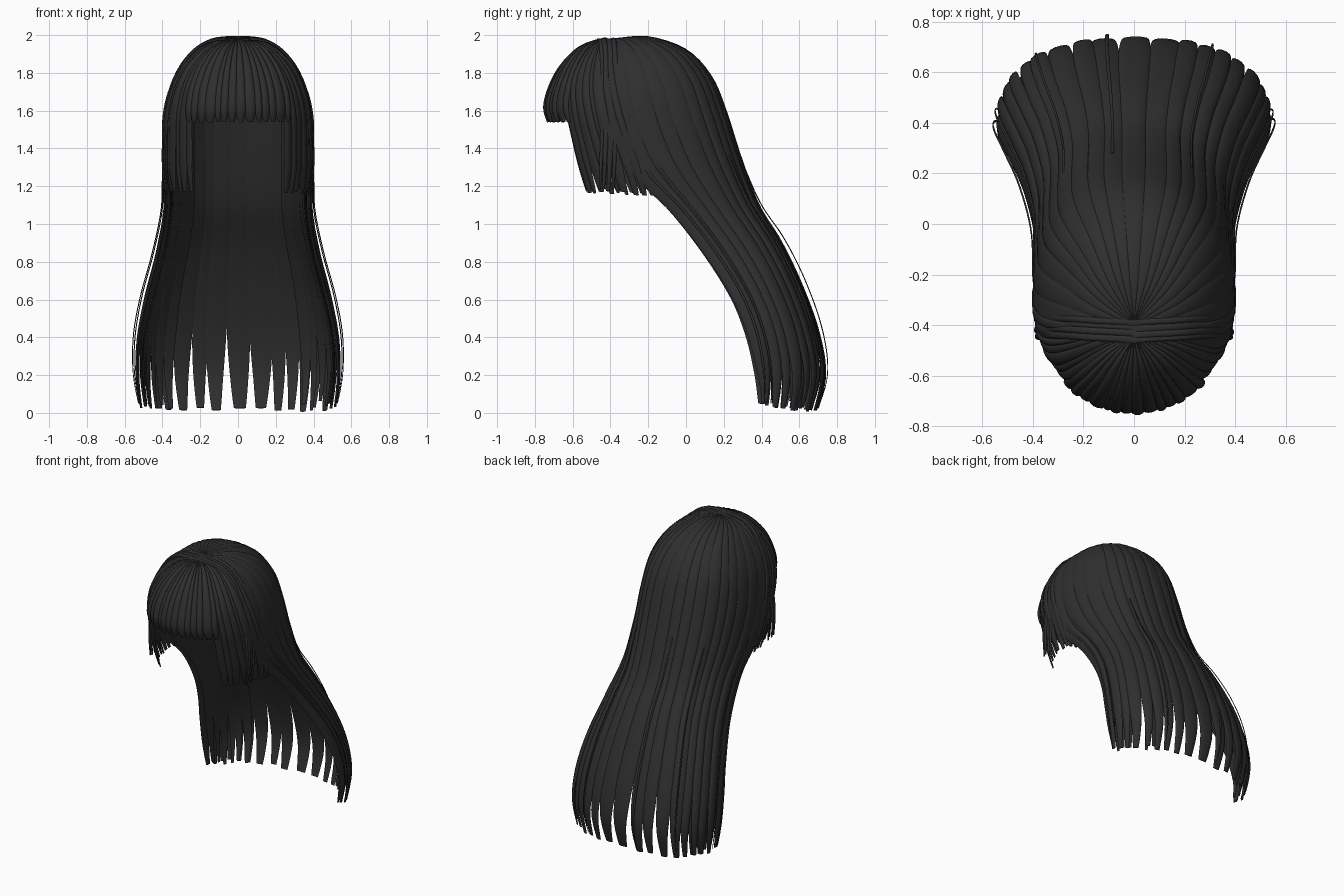
import bpy, bmesh, math, random
from mathutils import Vector

random.seed(4)
cube = bpy.data.objects.get("Cube")
if cube:
    bpy.data.objects.remove(cube)

hair = bpy.data.materials.new("charcoal_hair")
hair.use_nodes = True
COLOR = (0.028, 0.028, 0.028, 1)
hair.diffuse_color = COLOR
bsdf = hair.node_tree.nodes["Principled BSDF"]
bsdf.inputs["Base Color"].default_value = COLOR
bsdf.inputs["Roughness"].default_value = 0.7

# Levels from crown to tip: half width, side y, middle y, side z, middle z
BACK = [(.01, -.41, -.38, 1.98, 1.98), (.16, -.40, -.20, 1.96, 1.99),
        (.28, -.39, .00, 1.86, 1.92), (.36, -.38, .13, 1.70, 1.78),
        (.39, -.35, .205, 1.50, 1.60), (.39, -.24, .28, 1.27, 1.36),
        (.385, -.05, .375, 1.07, 1.10), (.425, .135, .495, .83, .90),
        (.485, .275, .605, .60, .67), (.525, .35, .695, .40, .42),
        (.535, .385, .73, .20, .20), (.515, .39, .685, .03, .00)]
FRONT = [(.01, -.42, -.45, 1.98, 1.98), (.16, -.40, -.55, 1.96, 1.93),
         (.28, -.39, -.65, 1.86, 1.83), (.35, -.37, -.71, 1.72, 1.72)]
FRINGE = FRONT + [(.375, -.35, -.735, 1.62, 1.62), (.38, -.33, -.72, 1.54, 1.54)]
SIDES = FRONT + [(.385, -.34, -.71, 1.58, 1.58), (.39, -.29, -.68, 1.42, 1.42),
                 (.39, -.24, -.65, 1.28, 1.28), (.375, -.20, -.62, 1.15, 1.17)]
# Band profile over the head: x, z
BAND = [(-.01, 1.98), (.16, 1.96), (.27, 1.87), (.345, 1.71),
        (.375, 1.5), (.385, 1.34), (.37, 1.17)]


def spline(rows, t):
    """Smooth interpolation through rows, t in 0..1."""
    f = max(0, min(1, t)) * (len(rows) - 1)
    i = min(int(f), len(rows) - 2)
    f -= i
    r0, r1, r2, r3 = (rows[max(0, min(len(rows) - 1, i + k))] for k in (-1, 0, 1, 2))
    return [b + .5 * f * (c - a + f * (2 * a - 5 * b + 4 * c - d + f * (3 * (b - c) + d - a)))
            for a, b, c, d in zip(r0, r1, r2, r3)]


def spow(v, p):
    return math.copysign(abs(v) ** p, v)


def shell(rows, power):
    """Curved sheet: a is degrees from the middle, t runs crown to tip."""
    def point(a, t):
        w, ys, ym, zs, zm = spline(rows, t)
        s, c = (spow(f(math.radians(a)), power) for f in (math.sin, math.cos))
        return Vector((w * s, ys + (ym - ys) * c, zs + (zm - zs) * c))
    return point


def band(side):
    """Sheet over the top of the head: u is y in hundredths."""
    def point(u, t):
        x, z = spline(BAND, t)
        return Vector((side * x, u / 100 + .02 * math.sin(3 * t), z))
    return point


def strand(bm, surf, sign, mid, half, bulge, lift=0, start=0, end=1,
           taper=.72, tip=.35, steps=30, sway=0, arch=0, grow=.25):
    """One lock of hair: lens-shaped section swept along a sheet."""
    n, rings = 10, []
    phase = random.uniform(0, 6)
    for i in range(steps + 1):
        q = i / steps
        t = start + (end - start) * q
        k = max(0, (q - taper) / (1 - taper))
        w = half * (1 - (1 - tip) * k ** 1.5)
        swell = min(1, t / grow)
        fat = bulge * (.2 + .8 * swell) * (1 - .4 * k)
        m = mid + sway * t * math.sin(phase + 4 * t)
        ring = []
        for j in range(n):
            th = math.tau * j / n
            a = m + w * math.cos(th)
            h = math.sin(th)
            p = surf(a, t)
            du = surf(a + .3, t) - surf(a - .3, t)
            dt = surf(a, min(1, t + .01)) - surf(a, max(0, t - .01))
            nor = du.cross(dt).normalized() * sign
            out = fat * h * (1 if h > 0 else .35) + lift * swell
            ring.append(bm.verts.new(p + nor * (out + arch * math.sin(math.pi * q))))
        rings.append(ring)
    for r, s in zip(rings, rings[1:]):
        for j in range(n):
            bm.faces.new((r[j], r[(j + 1) % n], s[(j + 1) % n], s[j]))
    bm.faces.new(rings[0])
    bm.faces.new(rings[-1])


def row(bm, surf, sign, lo, hi, count, bulge, overlap=1.15, short=.03, base=0, **kw):
    """Fill a range of the sheet with neighbouring strands of uneven width."""
    cuts = [lo + (hi - lo) * (i + (random.uniform(-.22, .22) if 0 < i < count else 0)) / count
            for i in range(count + 1)]
    for i, (a, b) in enumerate(zip(cuts, cuts[1:])):
        strand(bm, surf, sign, (a + b) / 2, (b - a) / 2 * overlap, bulge,
               lift=base + .004 * (i % 2), end=1 - random.uniform(0, short), **kw)


def finish(name, bm):
    bmesh.ops.recalc_face_normals(bm, faces=bm.faces)
    mesh = bpy.data.meshes.new(name)
    bm.to_mesh(mesh)
    bm.free()
    mesh.materials.append(hair)
    ob = bpy.data.objects.new(name, mesh)
    bpy.context.collection.objects.link(ob)
    for o in bpy.context.selected_objects:
        o.select_set(False)
    ob.select_set(True)
    bpy.context.view_layer.objects.active = ob
    bpy.ops.object.shade_smooth_by_angle(angle=math.radians(60))


back, fringe, sides = shell(BACK, .8), shell(FRINGE, 1), shell(SIDES, 1)

# Long back hair, smooth over the skull, with an inner layer near the side edges
bm = bmesh.new()
row(bm, back, 1, -92, 92, 19, .012, short=.02, steps=44,
    taper=.78, tip=.42, sway=.8, grow=.6)
finish("back_hair", bm)
bm = bmesh.new()
for lo, hi in ((-90, -35), (35, 90)):
    row(bm, back, 1, lo, hi, 6, .008, base=-.03, start=.3, steps=34, taper=.7, sway=1)
finish("inner_back_hair", bm)

# Blunt fringe
bm = bmesh.new()
row(bm, fringe, -1, -46, 46, 14, .014, base=.004, short=.015, taper=.82, tip=.45)
finish("fringe", bm)

# Side locks framing the face
for name, lo, hi in (("right_side_lock", -96, -39), ("left_side_lock", 39, 96)):
    bm = bmesh.new()
    row(bm, sides, -1, lo, hi, 9, .01, short=.03, taper=.78, tip=.5, sway=.8, grow=.4)
    finish(name, bm)

# Flat bands crossing the crown between fringe and back hair
for name, side in (("right_crown_band", -1), ("left_crown_band", 1)):
    bm = bmesh.new()
    row(bm, band(side), -side, -47, -38, 4, .009, overlap=1.2, short=.04, taper=.7,
        tip=.5, grow=.1)
    finish(name, bm)

# Thin stray wisps standing off the silhouette
bm = bmesh.new()
for a, arch in ((-89, .025), (-83, .018), (-40, .02), (-8, .03), (30, .025), (82, .018), (88, .025)):
    strand(bm, back, 1, a, .7, .004, lift=.008, start=.45, end=.98, arch=arch, steps=36, sway=1)
finish("stray_wisps", bm)
